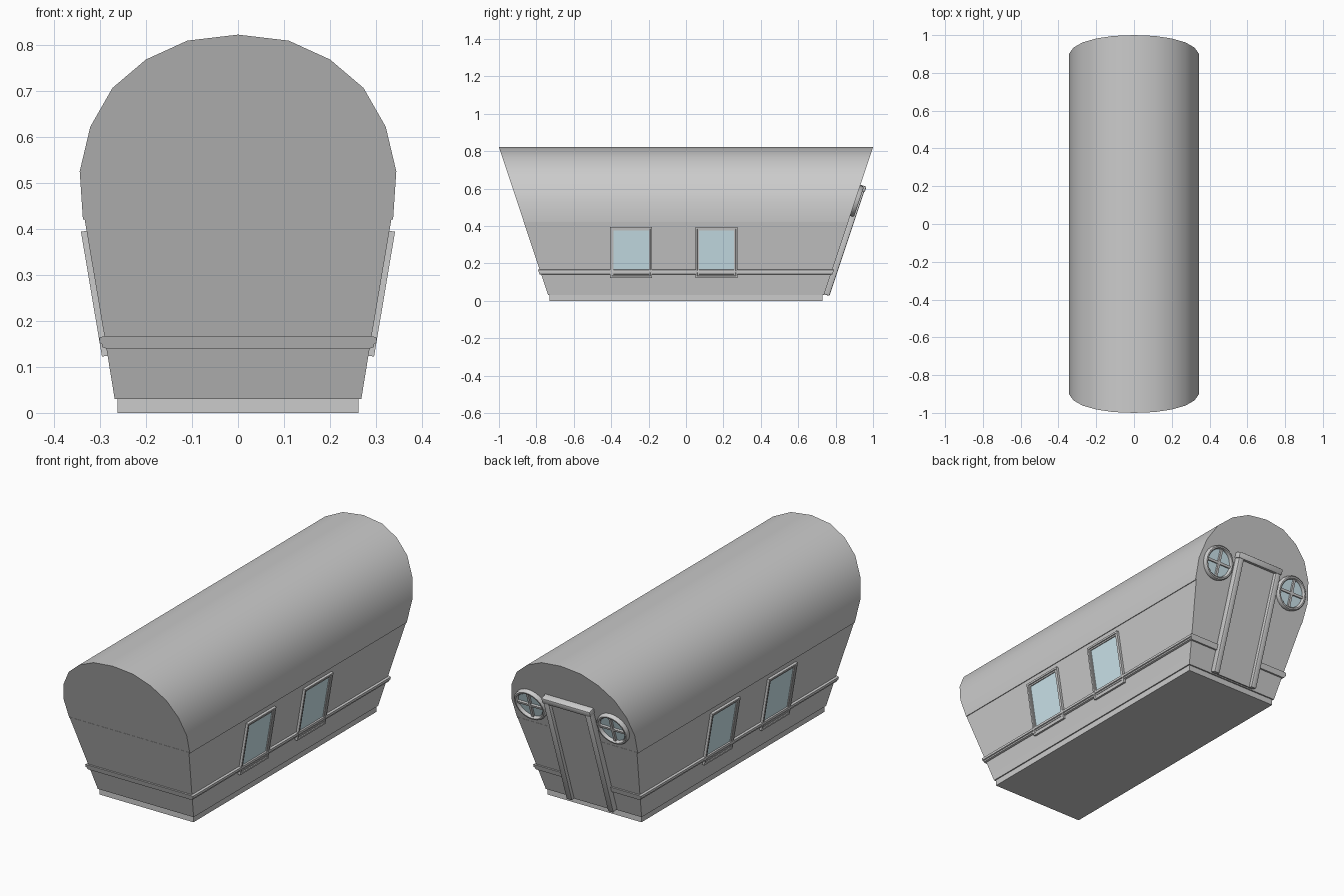
import bpy, bmesh, math
from mathutils import Matrix, Vector

if "Cube" in bpy.data.objects:
    bpy.data.objects.remove(bpy.data.objects["Cube"])

SLOPE = 1 / 3          # the end walls lean out by this much per unit height
END0 = 0.727           # end wall distance at z = 0

glass_mat = bpy.data.materials.new("pale_glass")
glass_mat.diffuse_color = (0.62, 0.80, 0.86, 1)
glass_mat.use_nodes = True
glass_mat.node_tree.nodes["Principled BSDF"].inputs["Base Color"].default_value = glass_mat.diffuse_color


def finish(name, bm, matrix=None, mat=None, angle=30):
    bmesh.ops.recalc_face_normals(bm, faces=bm.faces)
    if matrix:
        bm.transform(matrix)
    me = bpy.data.meshes.new(name)
    bm.to_mesh(me)
    bm.free()
    ob = bpy.data.objects.new(name, me)
    bpy.context.collection.objects.link(ob)
    if mat:
        me.materials.append(mat)
    bpy.ops.object.select_all(action='DESELECT')
    ob.select_set(True)
    bpy.context.view_layer.objects.active = ob
    bpy.ops.object.shade_smooth_by_angle(angle=math.radians(angle))
    return ob


def loft(name, half, grow=0.0):
    """Mirror a half cross-section (x, z) and run it between the leaning ends."""
    pts = half + [(-x, z) for x, z in reversed(half) if x > 0]
    bm = bmesh.new()
    rings = [[bm.verts.new((x, s * (END0 + SLOPE * z + grow), z)) for x, z in pts]
             for s in (-1, 1)]
    n = len(pts)
    for i in range(n):
        j = (i + 1) % n
        bm.faces.new((rings[0][i], rings[0][j], rings[1][j], rings[1][i]))
    for r in rings:
        bm.faces.new(r)
    return finish(name, bm)


def box(bm, u0, u1, v0, v1, d0, d1, bevel=0.0):
    m = Matrix.Translation(((u0 + u1) / 2, (v0 + v1) / 2, (d0 + d1) / 2)) @ \
        Matrix.Diagonal((u1 - u0, v1 - v0, d1 - d0, 1))
    vs = bmesh.ops.create_cube(bm, size=1, matrix=m)["verts"]
    if bevel:
        es = list({e for v in vs for e in v.link_edges})
        bmesh.ops.bevel(bm, geom=es, offset=bevel, segments=2, profile=0.5, affect='EDGES')


def sweep_frame(name, corners, profile, matrix, angle=30):
    """Sweep (scale-in, depth) profile round a closed outline."""
    bm = bmesh.new()
    rings = [[bm.verts.new((*corners(i), d)) for i, d in [(inset, d)] for corners in corners_list]
             for inset, d in profile for corners_list in [corners]]
    n, k = len(corners), len(profile)
    for a in range(k):
        b = (a + 1) % k
        for i in range(n):
            j = (i + 1) % n
            bm.faces.new((rings[a][i], rings[a][j], rings[b][j], rings[b][i]))
    return finish(name, bm, matrix, angle=angle)


def rect(w, h):
    return [lambda t, a=a, b=b: (a * (w / 2 - t), b * (h / 2 - t))
            for a, b in ((-1, -1), (1, -1), (1, 1), (-1, 1))]


def circle(r, n):
    return [lambda t, c=2 * math.pi * i / n: ((r - t) * math.cos(c), (r - t) * math.sin(c))
            for i in range(n)]


def basis(origin, u, v):
    u, v = Vector(u).normalized(), Vector(v).normalized()
    m = Matrix((u, v, u.cross(v))).transposed().to_4x4()
    m.translation = origin
    return m


# plinth
bm = bmesh.new()
box(bm, -0.262, 0.262, -0.73, 0.73, 0, 0.035)
finish("plinth", bm)

# body, belt rail and barrel roof
loft("wagon_body", [(0.268, 0.03), (0.29, 0.165), (0.334, 0.425)])
loft("belt_rail", [(0.287, 0.14), (0.295, 0.143), (0.296, 0.15),
                   (0.301, 0.152), (0.301, 0.164), (0.29, 0.167)], grow=0.009)
loft("barrel_roof", [(0.337, 0.42), (0.344, 0.525), (0.321, 0.622), (0.273, 0.706),
                     (0.2, 0.768), (0.11, 0.809), (0, 0.822)], grow=-0.001)

# side windows, the same on both sides
frame_profile = [(0, -0.01), (0, 0.012), (0.009, 0.012), (0.011, 0.008),
                 (0.018, 0.008), (0.02, -0.01)]
for s, side in ((1, "right"), (-1, "left")):
    for y, place in ((-0.293, "front"), (0.163, "rear")):
        zc = 0.26
        xc = 0.268 + (zc - 0.03) * 0.168
        m = basis((s * xc, y, zc), (0, s, 0), (s * 0.168, 0, 1))
        sweep_frame(f"{side}_{place}_window_frame", rect(0.225, 0.275), frame_profile, m)
        bm = bmesh.new()
        box(bm, -0.1, 0.1, -0.125, 0.125, -0.004, 0.003)
        finish(f"{side}_{place}_window_glass", bm, m, glass_mat)


def back(x, z):
    return basis((x, END0 + SLOPE * z, z), (-1, 0, 0), (0, SLOPE, 1))


# round windows with cross bars either side of the door
ring_profile = [(0, -0.01), (0, 0.014), (0.005, 0.02), (0.012, 0.02),
                (0.017, 0.014), (0.017, -0.01)]
for x, side in ((0.23, "right"), (-0.23, "left")):
    m = back(x, 0.535)
    sweep_frame(f"{side}_porthole_ring", circle(0.086, 24), ring_profile, m, 50)
    bm = bmesh.new()
    box(bm, -0.072, 0.072, -0.006, 0.006, 0, 0.014)
    box(bm, -0.006, 0.006, -0.072, 0.072, 0, 0.014)
    finish(f"{side}_porthole_bars", bm, m)
    bm = bmesh.new()
    bmesh.ops.create_cone(bm, cap_ends=True, segments=24, radius1=0.072, radius2=0.072,
                          depth=0.008)
    finish(f"{side}_porthole_glass", bm, m, glass_mat)

# door panel, jambs and lintel on the back wall
m = back(0, 0.03)
bm = bmesh.new()
box(bm, -0.108, 0.108, 0.005, 0.60, -0.01, 0.012)
finish("door_panel", bm, m)
for s, side in ((1, "left"), (-1, "right")):
    bm = bmesh.new()
    a, b = sorted((s * 0.1, s * 0.132))
    box(bm, a, b, 0.005, 0.60, -0.01, 0.03, 0.006)
    finish(f"{side}_door_jamb", bm, m)
bm = bmesh.new()
box(bm, -0.136, 0.136, 0.59, 0.622, -0.01, 0.033, 0.006)
finish("door_lintel", bm, m)
